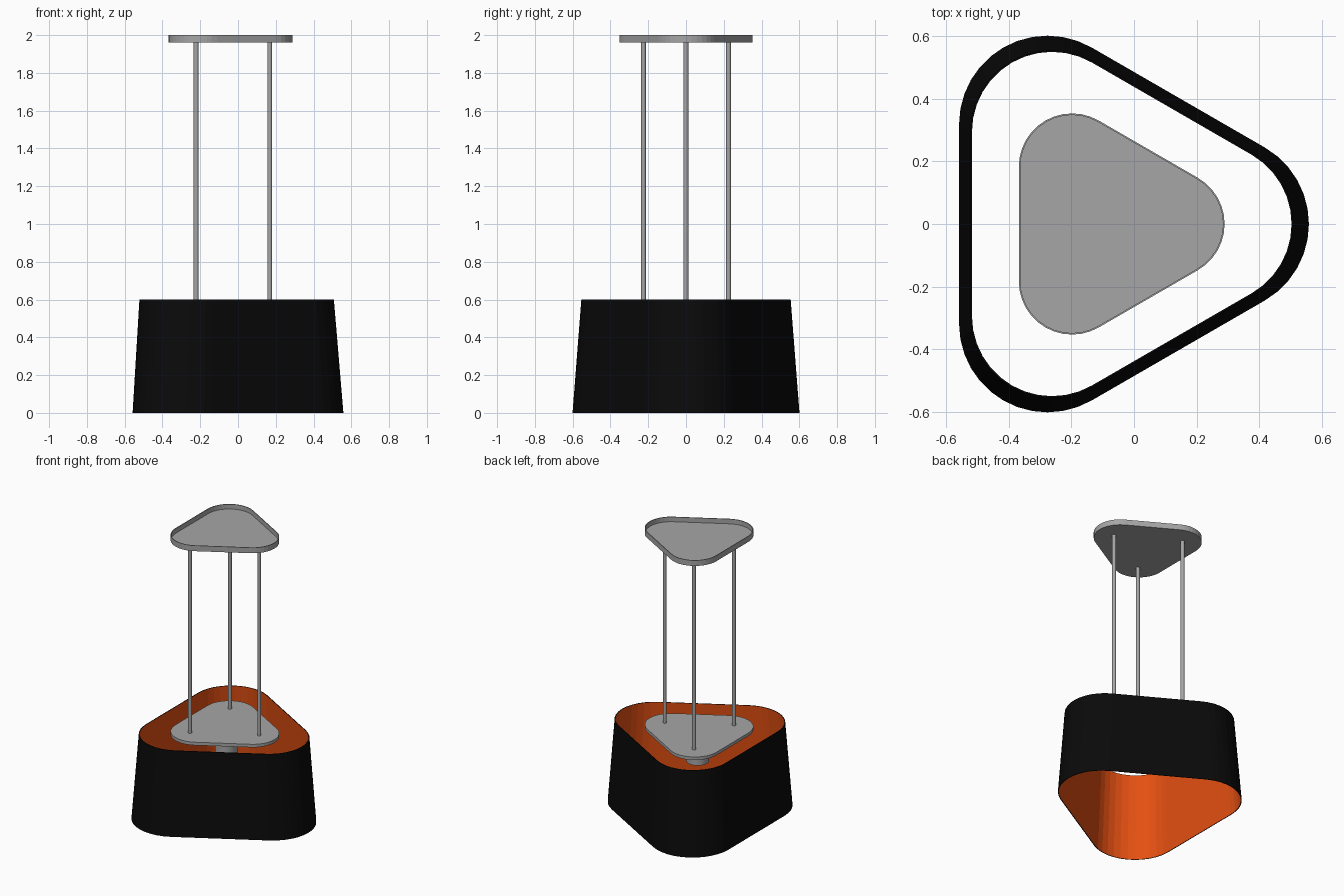
import bpy, bmesh, math

if "Cube" in bpy.data.objects:
    bpy.data.objects.remove(bpy.data.objects["Cube"])

CX = -0.092          # shared axis of every part
SEG = 12             # segments per rounded corner


def material(name, rgb):
    m = bpy.data.materials.new(name)
    m.diffuse_color = (*rgb, 1)
    m.use_nodes = True
    m.node_tree.nodes["Principled BSDF"].inputs["Base Color"].default_value = m.diffuse_color
    return m


black = material("black", (0.003, 0.003, 0.003))
orange = material("orange", (0.78, 0.08, 0.006))
grey = material("metal grey", (0.38, 0.38, 0.38))


def rounded_triangle(d, r, z):
    """Triangle pointing +x: corner arcs of radius r centred d from the axis."""
    pts = []
    for k in range(3):
        a = k * math.tau / 3
        for i in range(SEG + 1):
            t = a - math.pi / 3 + i / SEG * math.tau / 3
            pts.append((CX + d * math.cos(a) + r * math.cos(t),
                        d * math.sin(a) + r * math.sin(t), z))
    return pts


def loft(name, rings, mats, closed=False, band_mats=None):
    """Bridge (d, r, z) rings; either cap both ends or join last to first."""
    bm = bmesh.new()
    loops = [[bm.verts.new(p) for p in rounded_triangle(*ring)] for ring in rings]
    n = len(loops[0])
    for b in range(len(loops) if closed else len(loops) - 1):
        lo, hi = loops[b], loops[(b + 1) % len(loops)]
        for i in range(n):
            j = (i + 1) % n
            f = bm.faces.new((lo[i], lo[j], hi[j], hi[i]))
            f.material_index = band_mats[b] if band_mats else 0
    if not closed:
        bm.faces.new(loops[0])
        bm.faces.new(loops[-1])
    bmesh.ops.recalc_face_normals(bm, faces=bm.faces)
    me = bpy.data.meshes.new(name)
    bm.to_mesh(me)
    bm.free()
    for m in mats:
        me.materials.append(m)
    ob = bpy.data.objects.new(name, me)
    bpy.context.collection.objects.link(ob)
    return ob


def cylinder(name, x, y, z0, z1, r, sides):
    bpy.ops.mesh.primitive_cylinder_add(vertices=sides, radius=r, depth=z1 - z0,
                                        location=(x, y, (z0 + z1) / 2))
    ob = bpy.context.object
    ob.name = name
    ob.data.materials.append(grey)
    bpy.ops.object.shade_smooth_by_angle(angle=math.radians(35))
    return ob


# tapered lamp shade: black outside and rims, orange lining
D, R, S, T = 0.368, 0.282, 0.9225, 0.005
loft("lamp_shade",
     [(D, R, 0), (D * S, R * S, 0.6), (D * S, R * S - T, 0.6), (D, R - T, 0)],
     [black, orange], closed=True, band_mats=[0, 0, 1, 0])

# ceiling tray, open at the top
d, r = 0.211, 0.170
loft("ceiling_tray",
     [(d, r, 1.96), (d, r, 2.0), (d, r - 0.005, 2.0), (d, r - 0.005, 1.966)], [grey])

# lower plate inside the shade mouth
loft("lower_plate", [(d, r, 0.572), (d, r, 0.594)], [grey])

# three hanging rods
for k in range(3):
    a = k * math.tau / 3
    cylinder(f"hanging_rod_{k + 1}", CX + 0.26 * math.cos(a), 0.26 * math.sin(a),
             0.58, 1.964, 0.013, 16)

# lamp socket under the plate
cylinder("lamp_socket", CX, 0, 0.39, 0.575, 0.074, 32)
